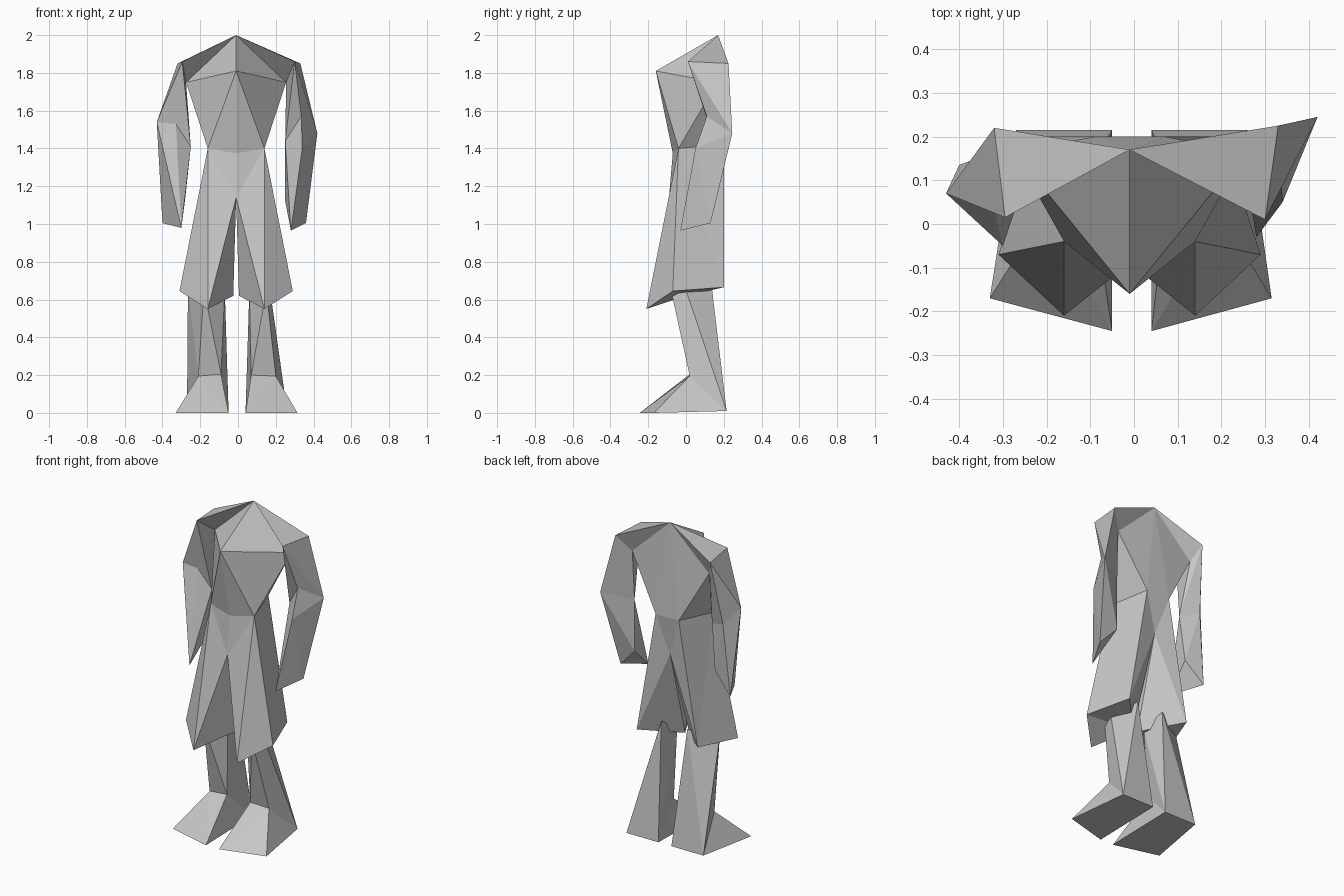
import bpy
import bmesh

cube = bpy.data.objects.get("Cube")
if cube:
    bpy.data.objects.remove(cube, do_unlink=True)

# One plain grey for the whole figure
grey = bpy.data.materials.new("plain_grey")
grey.diffuse_color = (0.57, 0.57, 0.57, 1)
grey.use_nodes = True
bsdf = next(n for n in grey.node_tree.nodes if n.type == 'BSDF_PRINCIPLED')
bsdf.inputs["Base Color"].default_value = (0.57, 0.57, 0.57, 1)


def finish(name, bm, x=0.0):
    bmesh.ops.recalc_face_normals(bm, faces=bm.faces)
    mesh = bpy.data.meshes.new(name)
    bm.to_mesh(mesh)
    bm.free()
    mesh.materials.append(grey)
    obj = bpy.data.objects.new(name, mesh)
    obj.location.x = x
    bpy.context.collection.objects.link(obj)
    return obj


def hull(name, points):
    """Faceted solid wrapped around a few corner points."""
    bm = bmesh.new()
    for p in points:
        bm.verts.new(p)
    res = bmesh.ops.convex_hull(bm, input=bm.verts)
    loose = [v for v in bm.verts if not v.link_faces]
    bmesh.ops.delete(bm, geom=loose, context='VERTS')
    return finish(name, bm)


def mirrored(name, points, faces, x):
    """Half shell from named corners, mirrored across its own centre."""
    bm = bmesh.new()
    v = {k: bm.verts.new(p) for k, p in points.items()}
    for f in faces:
        bm.faces.new([v[k] for k in f.split()])
    bmesh.ops.mirror(bm, geom=bm.verts[:] + bm.edges[:] + bm.faces[:],
                     axis='X', merge_dist=0.001)
    bmesh.ops.remove_doubles(bm, verts=bm.verts, dist=0.001)
    return finish(name, bm, x)


MID = -0.01
apex = (MID, 0.17, 2.0)

# Torso and split skirt: corners of the left half
body = {
    "apex": (0, 0.17, 2.0), "chest": (0, -0.16, 1.81),
    "armpit": (0.265, 0.165, 1.75),
    "waist_front": (0, -0.07, 1.375), "waist_side": (0.15, -0.04, 1.40),
    "waist_back": (0.08, 0.20, 1.42), "waist_mid": (0, 0.20, 1.42),
    "slit_front": (0, -0.09, 1.14), "slit_back": (0, 0.17, 1.18),
    "hem_front": (0.15, -0.21, 0.55), "hem_side": (0.30, -0.07, 0.645),
    "hem_back": (0.21, 0.20, 0.665), "hem_inner": (0.015, 0.0, 0.62),
}
body_faces = [
    "apex chest armpit", "chest waist_side armpit",
    "chest waist_front waist_side", "armpit waist_side waist_back",
    "armpit waist_back apex", "apex waist_back waist_mid",
    "waist_front slit_front waist_side", "slit_front hem_front waist_side",
    "waist_side hem_front hem_side", "waist_side hem_side hem_back",
    "waist_side hem_back waist_back", "waist_back hem_back slit_back",
    "waist_back slit_back waist_mid", "slit_front hem_inner hem_front",
    "slit_front slit_back hem_inner", "slit_back hem_back hem_inner",
    "hem_front hem_inner hem_side", "hem_inner hem_back hem_side",
]
mirrored("torso_and_skirt", body, body_faces, MID)

# Arms: shoulder, elbow and hand corners differ a little between the sides
arms = {
    "left": dict(
        shoulder=[(0.30, 0.01, 1.86), (0.33, 0.225, 1.85), (0.255, 0.165, 1.75)],
        elbow=[(0.335, 0.11, 1.57), (0.42, 0.245, 1.48), (0.25, 0.15, 1.44)],
        bend=[(0.34, 0.05, 1.40)],
        hand=[(0.28, -0.03, 0.965), (0.36, 0.13, 1.005), (0.25, 0.15, 1.12)]),
    "right": dict(
        shoulder=[(-0.295, 0.015, 1.86), (-0.32, 0.22, 1.85), (-0.275, 0.165, 1.75)],
        elbow=[(-0.33, 0.08, 1.55), (-0.43, 0.07, 1.54), (-0.25, 0.10, 1.41)],
        bend=[(-0.36, 0.15, 1.45)],
        hand=[(-0.30, -0.05, 0.98), (-0.40, 0.135, 1.005), (-0.28, 0.115, 1.13)]),
}
for side, a in arms.items():
    hull(side + "_shoulder", [apex] + a["shoulder"])
    joint = a["elbow"] + (a["bend"] if side == "right" else [])
    hull(side + "_upper_arm", a["shoulder"] + joint)
    hull(side + "_forearm", a["elbow"] + a["bend"] + a["hand"])

# Legs and wedge feet share the ankle and heel corners
legs = {
    "left": dict(
        top=[(0.15, -0.08, 0.65), (0.17, 0.0, 0.65), (0.06, 0.0, 0.65), (0.08, 0.13, 0.72)],
        ankle=[(0.07, 0.02, 0.20), (0.20, 0.02, 0.195)],
        heel=[(0.04, 0.215, 0.01), (0.26, 0.215, 0.01)],
        toe=[(0.04, -0.245, 0.0), (0.315, -0.17, 0.0)]),
    "right": dict(
        top=[(-0.18, -0.08, 0.65), (-0.265, 0.05, 0.67), (-0.07, 0.0, 0.65), (-0.10, 0.13, 0.72)],
        ankle=[(-0.09, 0.02, 0.205), (-0.21, 0.02, 0.195)],
        heel=[(-0.05, 0.215, 0.01), (-0.27, 0.215, 0.01)],
        toe=[(-0.05, -0.245, 0.0), (-0.33, -0.17, 0.0)]),
}
for side, g in legs.items():
    hull(side + "_leg", g["top"] + g["ankle"] + g["heel"])
    hull(side + "_foot", g["ankle"] + g["heel"] + g["toe"])
